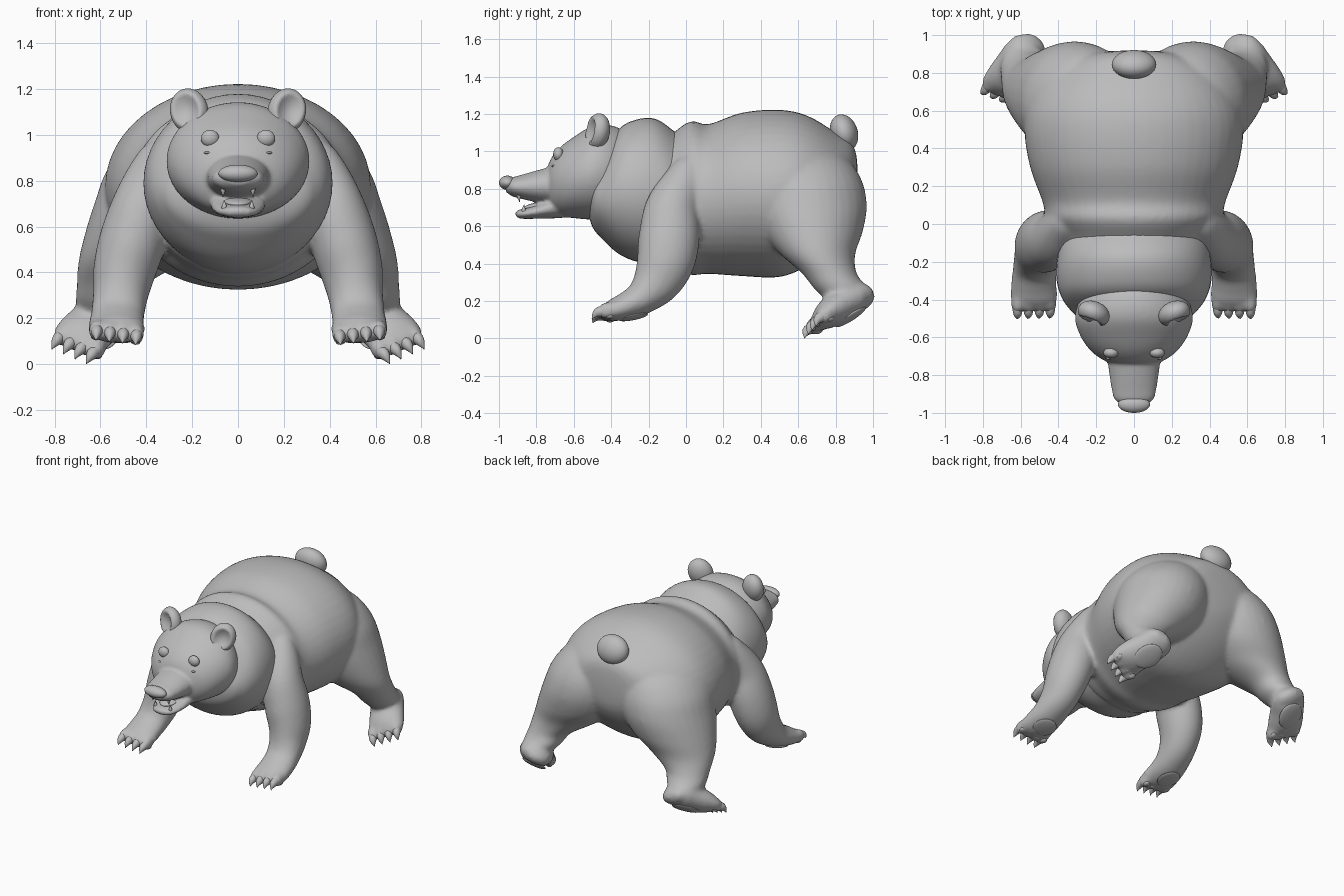
import bpy
import bmesh
from math import sin, cos, pi, radians, hypot
from mathutils import Vector, Matrix, Euler

cube = bpy.data.objects.get("Cube")
if cube:
    bpy.data.objects.remove(cube)

GREY = (0.5, 0.5, 0.5, 1)
fur = bpy.data.materials.new("grey_clay")
fur.use_nodes = True
fur.diffuse_color = GREY
bsdf = next(n for n in fur.node_tree.nodes if n.type == "BSDF_PRINCIPLED")
bsdf.inputs["Base Color"].default_value = GREY


def smooth_path(stations, steps):
    """Catmull-Rom interpolation of positions and radii together."""
    pts = [list(s) for s in stations]
    pts = [pts[0]] + pts + [pts[-1]]
    out = []
    for a, b, c, d in zip(pts, pts[1:], pts[2:], pts[3:]):
        for k in range(steps):
            t = k / steps
            out.append([q + t * (r - p + t * (2 * p - 5 * q + 4 * r - s + t * (3 * (q - r) + s - p))) / 2
                        for p, q, r, s in zip(a, b, c, d)])
    return out + [pts[-1]]


def loft(bm, stations, side=(1, 0, 0), axis=None, sign=1, seg=32, steps=5):
    """Elliptical tube; each station is x, y, z, radius across, radius up."""
    path = smooth_path(stations, steps)
    rings = []
    for i, (x, y, z, a, b) in enumerate(path):
        ahead, behind = path[min(i + 1, len(path) - 1)], path[max(i - 1, 0)]
        t = Vector(axis) if axis else (Vector(ahead[:3]) - Vector(behind[:3])).normalized()
        s = Vector(side)
        s = (s - s.dot(t) * t).normalized()
        u = t.cross(s)
        a, b = max(a, 0.002), max(b, 0.002)
        ring = []
        for k in range(seg):
            w = 2 * pi * k / seg
            co = Vector((x, y, z)) + s * a * cos(w) + u * b * sin(w)
            ring.append(bm.verts.new((co.x * sign, co.y, co.z)))
        rings.append(ring)
    for r, q in zip(rings, rings[1:]):
        for k in range(seg):
            n = (k + 1) % seg
            bm.faces.new((r[k], r[n], q[n], q[k]))
    bm.faces.new(rings[0])
    bm.faces.new(rings[-1])


def trunk(bm, rows):
    """Loft along y; each row is y, centre z, half width, half height."""
    loft(bm, [(0, y, z, a, b) for y, z, a, b in rows], axis=(0, -1, 0), seg=48)


def ball(bm, centre, radii, rot=None, sign=1, shape=None):
    made = bmesh.ops.create_uvsphere(bm, u_segments=32, v_segments=20, radius=1)["verts"]
    rot = rot or Matrix.Identity(3)
    for v in made:
        if shape:
            shape(v.co)
        co = rot @ Vector([c * r for c, r in zip(v.co, radii)]) + Vector(centre)
        v.co = (co.x * sign, co.y, co.z)


def finish(bm, name, voxel=None, relaxing=6):
    bmesh.ops.recalc_face_normals(bm, faces=bm.faces)
    for f in bm.faces:
        f.smooth = True
    mesh = bpy.data.meshes.new(name)
    bm.to_mesh(mesh)
    bm.free()
    mesh.materials.append(fur)
    obj = bpy.data.objects.new(name, mesh)
    bpy.context.collection.objects.link(obj)
    if voxel:
        blend = obj.modifiers.new("blend", "REMESH")
        blend.mode = "VOXEL"
        blend.voxel_size = voxel
        blend.use_smooth_shade = True
        relax = obj.modifiers.new("relax", "SMOOTH")
        relax.factor = 0.5
        relax.iterations = relaxing


def foot_frame(d, s):
    d = Vector(d).normalized()
    s = Vector(s)
    s = (s - s.dot(d) * d).normalized()
    return d, s, d.cross(s)


# toe row centre, pointing direction, sideways direction, pad setback, drop and size
FEET = {
    "front": ((0.53, -0.42, 0.14), (0, -1, -0.2), (1, 0, 0.12), 0.13, 0.053, (0.078, 0.08, 0.014)),
    "hind": ((0.69, 0.715, 0.095), (0.49, -0.77, -0.43), (0.83, 0.4, 0.4), 0.17, 0.064, (0.085, 0.1, 0.018)),
}
TOES = (-0.087, -0.029, 0.029, 0.087)
SIDES = (("left", 1), ("right", -1))

# torso and limbs blended into one skin
body = bmesh.new()
trunk(body, [(0.92, 0.85, 0, 0), (0.90, 0.85, 0.23, 0.17), (0.80, 0.81, 0.43, 0.29),
             (0.65, 0.79, 0.545, 0.40), (0.50, 0.775, 0.58, 0.447), (0.30, 0.77, 0.55, 0.437),
             (0.12, 0.745, 0.485, 0.40), (0.03, 0.75, 0.465, 0.412), (-0.06, 0.735, 0.41, 0.37),
             (-0.2, 0.70, 0.34, 0.27), (-0.3, 0.70, 0, 0)])
for _, sg in SIDES:
    # front leg and paw
    loft(body, [(0.30, 0.03, 0.97, 0, 0), (0.325, 0.02, 0.93, 0.075, 0.07), (0.365, -0.01, 0.84, 0.108, 0.11),
                (0.415, -0.075, 0.69, 0.135, 0.145), (0.46, -0.09, 0.54, 0.145, 0.163),
                (0.495, -0.11, 0.41, 0.137, 0.155), (0.513, -0.16, 0.30, 0.12, 0.13),
                (0.525, -0.24, 0.215, 0.117, 0.092), (0.53, -0.33, 0.17, 0.122, 0.072),
                (0.53, -0.40, 0.147, 0.122, 0.057), (0.53, -0.445, 0.135, 0.07, 0.025)], sign=sg)
    # hind leg, a broad cone from rump to ankle
    loft(body, [(0.20, 0.60, 1.03, 0.10, 0.10), (0.24, 0.615, 0.97, 0.22, 0.235),
                (0.277, 0.63, 0.85, 0.293, 0.308), (0.312, 0.65, 0.71, 0.312, 0.317),
                (0.37, 0.675, 0.57, 0.298, 0.27), (0.463, 0.705, 0.45, 0.233, 0.20),
                (0.55, 0.765, 0.35, 0.153, 0.147), (0.583, 0.825, 0.26, 0.122, 0.135),
                (0.60, 0.83, 0.18, 0.05, 0.05)], axis=(0, 0, -1), sign=sg)
    # hind foot
    loft(body, [(0.55, 1.005, 0.21, 0.02, 0.02), (0.555, 0.975, 0.215, 0.085, 0.05),
                (0.575, 0.91, 0.215, 0.115, 0.085), (0.62, 0.84, 0.18, 0.118, 0.088),
                (0.665, 0.77, 0.138, 0.124, 0.08), (0.695, 0.72, 0.105, 0.118, 0.055),
                (0.71, 0.69, 0.085, 0.06, 0.02)], side=FEET["hind"][2], sign=sg)
    # toes
    for p, d, s, *_ in FEET.values():
        d, s, u = foot_frame(d, s)
        rot = Matrix((s, d, u)).transposed()
        for off in TOES:
            ball(body, Vector(p) + s * off, (0.036, 0.054, 0.046), rot, sg)
finish(body, "body_and_legs", 0.014, 10)

# thick neck roll running down into the chest
neck = bmesh.new()
trunk(neck, [(0.03, 0.74, 0.1, 0.1), (-0.03, 0.75, 0.33, 0.31), (-0.08, 0.755, 0.385, 0.365),
             (-0.17, 0.785, 0.405, 0.39), (-0.27, 0.79, 0.412, 0.378), (-0.36, 0.785, 0.395, 0.333),
             (-0.44, 0.755, 0.35, 0.232), (-0.50, 0.74, 0.27, 0.145), (-0.53, 0.73, 0.05, 0.03)])
finish(neck, "neck_roll")

# head with muzzle and open lower jaw
head = bmesh.new()
trunk(head, [(-0.27, 0.88, 0.1, 0.1), (-0.32, 0.885, 0.21, 0.21), (-0.40, 0.89, 0.285, 0.248),
             (-0.50, 0.885, 0.312, 0.25), (-0.60, 0.86, 0.28, 0.217), (-0.68, 0.835, 0.22, 0.18),
             (-0.73, 0.825, 0.14, 0.12), (-0.75, 0.82, 0.04, 0.04)])
trunk(head, [(-0.62, 0.84, 0.15, 0.10), (-0.72, 0.82, 0.14, 0.098), (-0.80, 0.813, 0.13, 0.084),
             (-0.88, 0.81, 0.117, 0.064), (-0.93, 0.81, 0.102, 0.05), (-0.965, 0.81, 0.05, 0.025)])
trunk(head, [(-0.58, 0.70, 0.10, 0.05), (-0.70, 0.70, 0.12, 0.058), (-0.79, 0.68, 0.112, 0.04),
             (-0.86, 0.667, 0.09, 0.028), (-0.90, 0.665, 0.057, 0.021), (-0.915, 0.667, 0, 0)])
finish(head, "head", 0.01)

# nose, tongue and tail
for name, centre, radii, tilt in (("nose", (0, -0.955, 0.832), (0.085, 0.045, 0.038), 0),
                                  ("tongue", (0, -0.79, 0.71), (0.06, 0.08, 0.018), 10),
                                  ("tail", (0, 0.845, 1.10), (0.118, 0.073, 0.1), 18)):
    bm = bmesh.new()
    ball(bm, centre, radii, Matrix.Rotation(radians(tilt), 3, "X"))
    finish(bm, name)

# teeth: small fangs at the corners of both jaws
teeth = bmesh.new()
for _, sg in SIDES:
    for x, y, root, tip in ((0.065, -0.89, 0.78, 0.73), (0.06, -0.865, 0.67, 0.715)):
        loft(teeth, [(x, y, root, 0.013, 0.013), (x, y - 0.003, (root + tip) / 2, 0.01, 0.01),
                     (x, y, tip, 0, 0)], sign=sg, seg=12, steps=3)
finish(teeth, "teeth")


def dish(co):
    """Hollow the front of an ear."""
    r = hypot(co.x, co.z)
    if co.y < 0:
        co.y += 0.75 * max(0, 1 - (r / 0.75) ** 2)


for label, sg in SIDES:
    # ears, eyes and small marks under the eyes
    ear = bmesh.new()
    ball(ear, (0.213, -0.474, 1.105), (0.085, 0.064, 0.1),
         Euler((radians(-8), radians(20), radians(18))).to_matrix(), sg, dish)
    finish(ear, label + "_ear")
    eye = bmesh.new()
    ball(eye, (0.122, -0.682, 0.985), (0.04, 0.028, 0.037), sign=sg)
    finish(eye, label + "_eye")
    mark = bmesh.new()
    ball(mark, (0.133, -0.703, 0.922), (0.016, 0.016, 0.007), sign=sg)
    finish(mark, label + "_cheek_mark")

    for which, (p, d, s, back, drop, size) in FEET.items():
        d, s, u = foot_frame(d, s)
        p = Vector(p)
        rot = Matrix((s, d, u)).transposed()
        claws, pads = bmesh.new(), bmesh.new()
        ball(pads, p - d * back - u * drop, size, rot, sg)
        for off in TOES:
            base = p + s * off
            path = [(*base, 0.028, 0.03), (*(base + d * 0.045), 0.025, 0.027),
                    (*(base + d * 0.07 - u * 0.012), 0.015, 0.016),
                    (*(base + d * 0.088 - u * 0.03), 0, 0)]
            loft(claws, path, side=s, sign=sg, seg=14, steps=3)
            ball(pads, base - d * 0.01 - u * 0.034, (0.022, 0.024, 0.013), rot, sg)
        finish(claws, f"{label}_{which}_claws")
        finish(pads, f"{label}_{which}_paw_pads")
